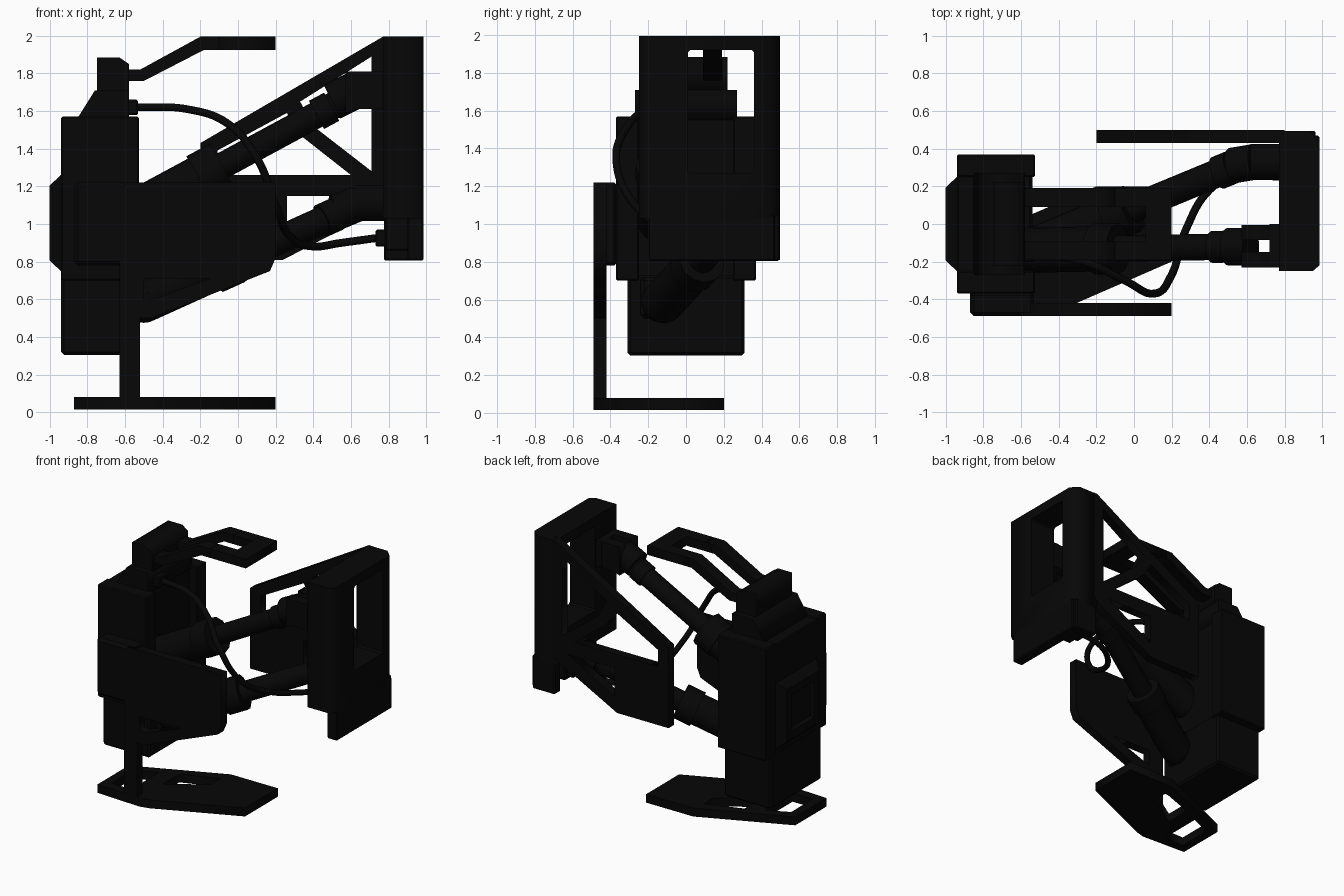
import bpy
import bmesh
from math import radians
from mathutils import Vector

cube = bpy.data.objects.get("Cube")
if cube:
    bpy.data.objects.remove(cube, do_unlink=True)

black = bpy.data.materials.new("matte black")
black.use_nodes = True
black.diffuse_color = (0.002, 0.002, 0.002, 1)
black.node_tree.nodes["Principled BSDF"].inputs["Base Color"].default_value = (0.002, 0.002, 0.002, 1)


def finish(ob, name, bevel=0.0):
    ob.name = name
    ob.data.materials.clear()
    ob.data.materials.append(black)
    if bevel:
        mod = ob.modifiers.new("soft_edges", 'BEVEL')
        mod.width = bevel
        mod.segments = 1
        mod.limit_method = 'ANGLE'
    return ob


def box(name, x, y, z, bevel=0.008):
    bpy.ops.mesh.primitive_cube_add(size=1)
    ob = bpy.context.object
    for i, (low, high) in enumerate((x, y, z)):
        ob.location[i] = (low + high) / 2
        ob.scale[i] = high - low
    bpy.ops.object.transform_apply(location=False, rotation=False, scale=True)
    return finish(ob, name, bevel)


# Flat outline with optional holes, extruded along the axis normal to its plane
def plate(name, plane, span, outline, *holes):
    data = bpy.data.curves.new(name, 'CURVE')
    data.dimensions = '2D'
    data.fill_mode = 'BOTH'
    data.extrude = (span[1] - span[0]) / 2
    for loop in (outline, *holes):
        spline = data.splines.new('POLY')
        spline.points.add(len(loop) - 1)
        for point, (u, v) in zip(spline.points, loop):
            point.co = (u, v, 0, 1)
        spline.use_cyclic_u = True
    ob = bpy.data.objects.new(name, data)
    bpy.context.collection.objects.link(ob)
    mid = (span[0] + span[1]) / 2
    if plane == 'XY':
        ob.location.z = mid
    else:
        ob.location.y = mid
        ob.rotation_euler = (radians(90), 0, 0)
    bpy.ops.object.select_all(action='DESELECT')
    ob.select_set(True)
    bpy.context.view_layer.objects.active = ob
    bpy.ops.object.convert(target='MESH')
    return finish(bpy.context.object, name)


def rod(name, start, end, radius, sides=24):
    start, end = Vector(start), Vector(end)
    axis = end - start
    bpy.ops.mesh.primitive_cylinder_add(vertices=sides, radius=radius, depth=axis.length,
                                        location=(start + end) / 2)
    ob = bpy.context.object
    ob.rotation_euler = axis.to_track_quat('Z', 'Y').to_euler()
    bpy.ops.object.shade_smooth_by_angle(angle=radians(35))
    return finish(ob, name)


def ball(name, centre, radius):
    bpy.ops.mesh.primitive_uv_sphere_add(segments=20, ring_count=12, radius=radius, location=centre)
    bpy.ops.object.shade_smooth()
    return finish(bpy.context.object, name)


# Housing: core, side cheeks and lower box
box("housing_core", (-0.94, -0.59), (-0.35, 0.35), (0.71, 1.56))
for side, y in (("right", -0.31), ("left", 0.31)):
    box(side + "_cheek", (-0.94, -0.525), (y - 0.06, y + 0.06), (0.7, 1.57))
box("lower_housing", (-0.94, -0.54), (-0.31, 0.31), (0.305, 0.73), 0.015)

# Back hatch: tapered step with a shallow recess
hatch = box("back_hatch", (-0.941, -0.88), (-0.25, 0.25), (0.75, 1.26), 0)
bm = bmesh.new()
bm.from_mesh(hatch.data)
bm.normal_update()
back = min(bm.faces, key=lambda f: f.calc_center_median().x)
for thickness, depth in ((0.055, 0.059), (0.06, 0), (0.01, -0.025)):
    bmesh.ops.inset_region(bm, faces=[back], thickness=thickness, depth=depth, use_even_offset=True)
bm.to_mesh(hatch.data)
bm.free()

# Head on top of the housing with a cable socket
plate("neck", 'XZ', (-0.27, 0.27),
      [(-0.86, 1.55), (-0.76, 1.71), (-0.58, 1.71), (-0.58, 1.55)])
plate("head", 'XZ', (-0.22, 0.22),
      [(-0.75, 1.7), (-0.75, 1.885), (-0.63, 1.885), (-0.58, 1.85), (-0.58, 1.7)])
box("cable_socket", (-0.6, -0.53), (-0.2, -0.1), (1.58, 1.66))

# Overhead guard: two bent arms joined by a loop end
bend = [(-0.6, 1.76), (-0.6, 1.82), (-0.52, 1.82), (-0.2, 1.995), (-0.1, 1.995),
        (-0.1, 1.925), (-0.18, 1.925), (-0.5, 1.76)]
for side, y in (("right", -0.14), ("left", 0.14)):
    plate(side + "_guard_arm", 'XZ', (y - 0.05, y + 0.05), bend)
plate("guard_loop", 'XY', (1.925, 1.995),
      [(-0.15, -0.19), (0.2, -0.19), (0.2, 0.19), (-0.15, 0.19),
       (-0.15, 0.09), (0.06, 0.09), (0.06, -0.09), (-0.15, -0.09)])

# Side panel carried by the housing, and the leg with its foot plate
box("panel_mount", (-0.87, -0.53), (-0.49, -0.36), (0.78, 1.22), 0.02)
plate("front_panel", 'XZ', (-0.49, -0.42),
      [(-0.6, 1.22), (0.2, 1.22), (0.2, 0.82), (0.17, 0.75), (-0.46, 0.5), (-0.6, 0.5)],
      [(-0.5, 0.71), (-0.15, 0.71), (-0.45, 0.6), (-0.5, 0.6)])
box("leg", (-0.63, -0.52), (-0.49, -0.42), (0.02, 0.85), 0)
plate("foot_plate", 'XY', (0.015, 0.08),
      [(-0.87, -0.47), (-0.5, -0.49), (-0.42, -0.47), (0.2, -0.2), (0.2, 0.2), (-0.2, 0.2),
       (-0.87, -0.09)],
      [(-0.5, -0.2), (-0.22, -0.02), (-0.22, 0.1), (-0.5, 0.0)],
      [(-0.8, -0.4), (-0.63, -0.4), (-0.63, -0.06), (-0.8, -0.14)])

# End frame with chamfered corners and a rectangular window
frame = plate("end_frame", 'XY', (1.03, 1.995),
              [(0.77, -0.25), (0.95, -0.25), (0.985, -0.22), (0.985, 0.44), (0.93, 0.495), (0.77, 0.495)])
cutter = box("window_cutter", (0.6, 1.2), (0.01, 0.36), (1.27, 1.92), 0.012)
cutter.hide_render = True
cutter.hide_viewport = True
cut = frame.modifiers.new("window", 'BOOLEAN')
cut.object = cutter
cut.solver = 'EXACT'
# Thin skirt under the frame, with a side wall and the cable terminal
box("frame_skirt", (0.9, 0.985), (-0.2, 0.47), (0.805, 1.05))
box("frame_skirt_side", (0.775, 0.965), (0.42, 0.495), (0.805, 1.05))
box("cable_terminal", (0.78, 0.91), (0.2, 0.36), (0.86, 1.05))

# Rear panel hung from the end frame by sloping bars
plate("rear_panel", 'XZ', (0.43, 0.498),
      [(-0.2, 1.43), (0.77, 1.995), (0.8, 1.995), (0.8, 1.12), (0.72, 1.06), (0.24, 0.81), (-0.2, 0.81)],
      [(-0.11, 1.26), (0.6, 1.26), (0.32, 1.48), (0.26, 1.59), (-0.11, 1.39)],
      [(0.71, 1.28), (0.71, 1.89), (0.33, 1.65), (0.4, 1.52)],
      [(0.26, 1.15), (0.26, 0.93), (0.66, 1.15)])

# Two telescopic cylinders between the housing and the end frame
for name, base, tip, fat, thin in (
        ("upper", Vector((-0.62, -0.14, 1.02)), Vector((0.52, -0.12, 1.635)), 0.12, 0.07),
        ("lower", Vector((-0.5, -0.12, 0.59)), Vector((0.54, 0.31, 1.06)), 0.115, 0.075)):
    along = lambda t: base.lerp(tip, t)
    rod(name + "_barrel", base, along(0.45), fat)
    rod(name + "_collar", along(0.36), along(0.47), fat + 0.015, 12)
    rod(name + "_piston", along(0.43), along(0.95), thin)
    rod(name + "_rod_cap", along(0.91), along(0.98), thin + 0.015)
    ball(name + "_joint", tip, 0.075)
    ball(name + "_base_joint", base, fat)
box("lower_base_mount", (-0.66, -0.5), (-0.24, -0.04), (0.5, 0.72), 0.02)

# Forked upper lug and solid lower lug on the end frame
fork = [(0.57, 1.81), (0.78, 1.81), (0.78, 1.61), (0.63, 1.61), (0.57, 1.59)]
for side, y in (("right", -0.19), ("left", -0.045)):
    plate(side + "_upper_lug", 'XZ', (y - 0.04, y + 0.04), fork)
rod("upper_lug_neck", (0.5, -0.12, 1.65), (0.62, -0.12, 1.71), 0.1)
box("upper_lug_foot", (0.72, 0.78), (-0.23, 0.0), (1.61, 1.81), 0)
rod("lower_lug", (0.52, 0.31, 1.06), (0.64, 0.33, 1.11), 0.095, 12)
rod("lower_lug_foot", (0.62, 0.33, 1.11), (0.78, 0.33, 1.11), 0.095, 12)

# Hanging cable
route = [(-0.56, -0.15, 1.62), (-0.27, -0.2, 1.61), (-0.05, -0.3, 1.53), (0.1, -0.37, 1.35),
         (0.2, -0.27, 1.1), (0.28, -0.02, 0.93), (0.4, 0.18, 0.88), (0.55, 0.27, 0.9), (0.77, 0.28, 0.93)]
data = bpy.data.curves.new("cable", 'CURVE')
data.dimensions = '3D'
data.bevel_depth = 0.021
data.bevel_resolution = 3
spline = data.splines.new('BEZIER')
spline.bezier_points.add(len(route) - 1)
for point, co in zip(spline.bezier_points, route):
    point.co = co
    point.handle_left_type = point.handle_right_type = 'AUTO'
cable = bpy.data.objects.new("cable", data)
bpy.context.collection.objects.link(cable)
finish(cable, "cable")
box("cable_plug", (0.73, 0.79), (0.23, 0.33), (0.88, 0.97))
